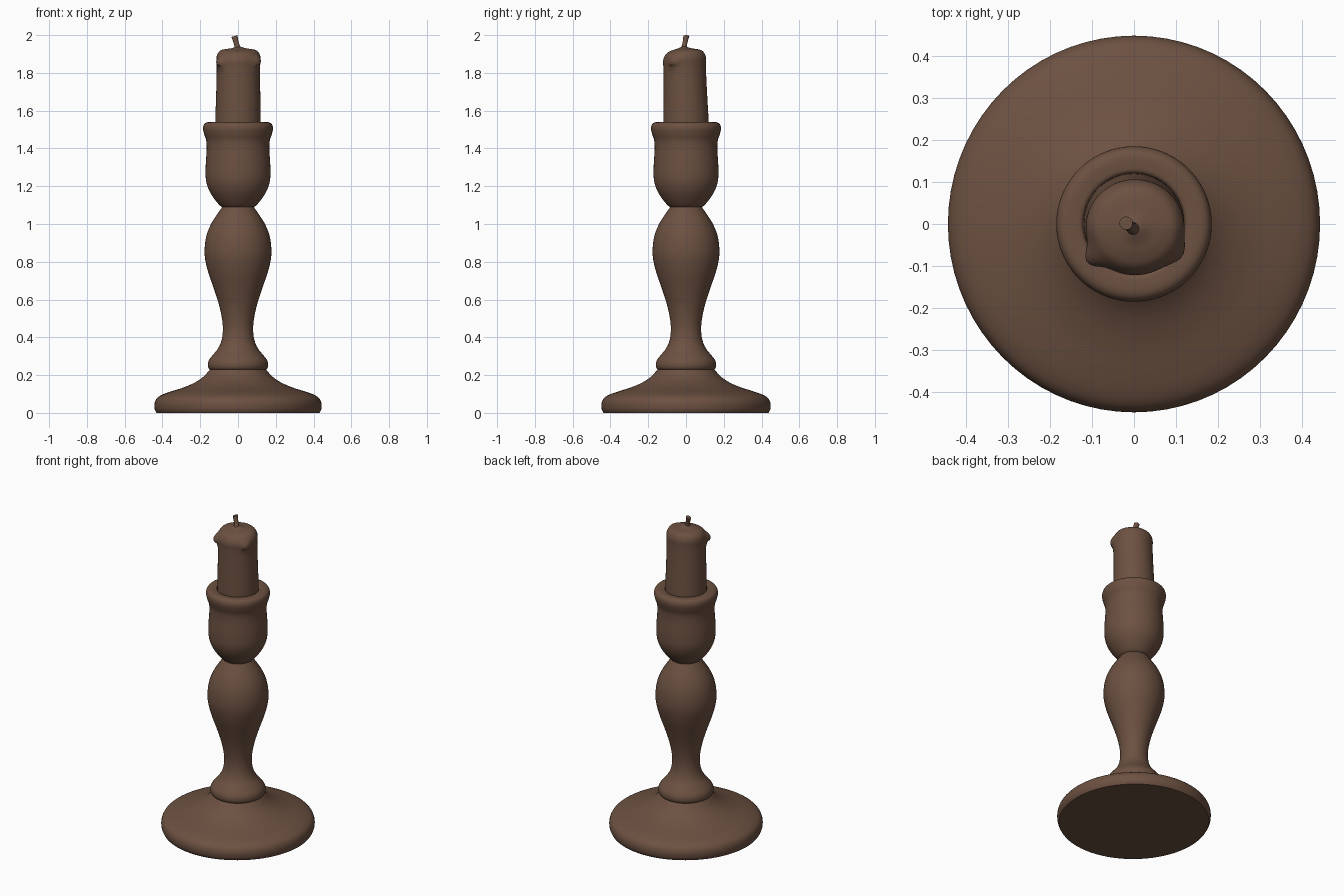
import bpy, bmesh, math
from mathutils import Vector

if "Cube" in bpy.data.objects:
    bpy.data.objects.remove(bpy.data.objects["Cube"])

brown = bpy.data.materials.new("brown")
brown.diffuse_color = (0.15, 0.082, 0.053, 1)
brown.use_nodes = True
brown.node_tree.nodes["Principled BSDF"].inputs["Base Color"].default_value = brown.diffuse_color
SEG = 72


def smooth_profile(pts, steps=4):
    # Catmull-Rom curve through the profile points
    p = [Vector(q) for q in pts]
    p = [2 * p[0] - p[1]] + p + [2 * p[-1] - p[-2]]
    out = []
    for i in range(1, len(p) - 2):
        a, b, c, d = p[i - 1:i + 3]
        for s in range(steps):
            t = s / steps
            out.append(0.5 * (2 * b + (c - a) * t + (2 * a - 5 * b + 4 * c - d) * t * t
                              + (3 * b - a - 3 * c + d) * t ** 3))
    return out + [p[-2]]


def lathe(name, pts, shape=None, cap_bottom=False, cap_top=False, angle=40, seg=SEG, steps=4):
    shape = shape or (lambda r, z, a: (r * math.cos(a), r * math.sin(a), z))
    bm = bmesh.new()
    rings = [[bm.verts.new(shape(r, z, 2 * math.pi * k / seg)) for k in range(seg)]
             for r, z in smooth_profile(pts, steps)]
    for lo, hi in zip(rings, rings[1:]):
        for k in range(seg):
            n = (k + 1) % seg
            bm.faces.new((lo[k], lo[n], hi[n], hi[k]))
    if cap_bottom:
        bm.faces.new(rings[0][::-1])
    if cap_top:
        bm.faces.new(rings[-1])
    me = bpy.data.meshes.new(name)
    bm.to_mesh(me)
    bm.free()
    me.materials.append(brown)
    ob = bpy.data.objects.new(name, me)
    bpy.context.collection.objects.link(ob)
    bpy.ops.object.select_all(action='DESELECT')
    ob.select_set(True)
    bpy.context.view_layer.objects.active = ob
    bpy.ops.object.shade_smooth_by_angle(angle=math.radians(angle))
    return ob


# Flared foot, very slightly oval
lathe("base", [(.432, 0), (.441, .02), (.442, .05), (.43, .077), (.40, .097), (.35, .115),
               (.29, .134), (.23, .16), (.185, .19), (.155, .222), (.145, .235)],
      lambda r, z, a: (r * math.cos(a), r * math.sin(a) * 1.012, z), cap_bottom=True)

# Turned stem with lower collar and upper bulge
lathe("stem", [(.14, .229), (.153, .232), (.16, .25), (.155, .277), (.133, .307), (.105, .342),
               (.087, .385), (.08, .44), (.085, .5), (.1, .57), (.127, .655), (.158, .745),
               (.175, .82), (.176, .88), (.165, .945), (.14, 1.005), (.108, 1.055), (.082, 1.092)])

# Candle cup with rolled lip
lathe("cup", [(.082, 1.088), (.098, 1.1), (.127, 1.135), (.154, 1.18), (.17, 1.235),
              (.171, 1.31), (.166, 1.39), (.168, 1.44), (.179, 1.475), (.185, 1.505),
              (.18, 1.527), (.165, 1.538), (.14, 1.539), (.122, 1.533), (.118, 1.5)])


# Candle: leans forward a little, with two wax lumps at the top rim
def candle_shape(r, z, a):
    t = max(0, (z - 1.53) / .4)
    bump = 0
    for deg, amp, width in ((217, .026, 13), (-32, .016, 16)):
        d = (math.degrees(a) - deg + 180) % 360 - 180
        bump += amp * math.exp(-(d / width) ** 2)
    bump *= math.exp(-((z - 1.865) / .035) ** 2) * min(1, r / .11) ** 4
    r += bump
    dip = .02 * t * max(0, -math.sin(a)) * min(1, r / .11) ** 2
    return (r * math.cos(a) + .003 * t, r * math.sin(a) * (1 - .03 * t) - .009 * t,
            z - (dip if z > 1.85 else 0))


lathe("candle", [(.12, 1.5), (.12, 1.56), (.117, 1.68), (.115, 1.78), (.115, 1.84), (.117, 1.875),
                 (.111, 1.9), (.095, 1.919), (.07, 1.926), (.04, 1.93), (.015, 1.938), (.002, 1.942)],
      candle_shape, cap_top=True, angle=60)


# Bent wick
def wick_shape(r, z, a):
    t = (z - 1.92) / .075
    return (r * math.cos(a) + .001 - .02 * t, r * math.sin(a) - .014 + .016 * t,
            z + .3 * r * math.cos(a))


lathe("wick", [(.02, 1.92), (.014, 1.94), (.013, 1.965), (.016, 1.995)],
      wick_shape, cap_top=True, seg=16, steps=3)
